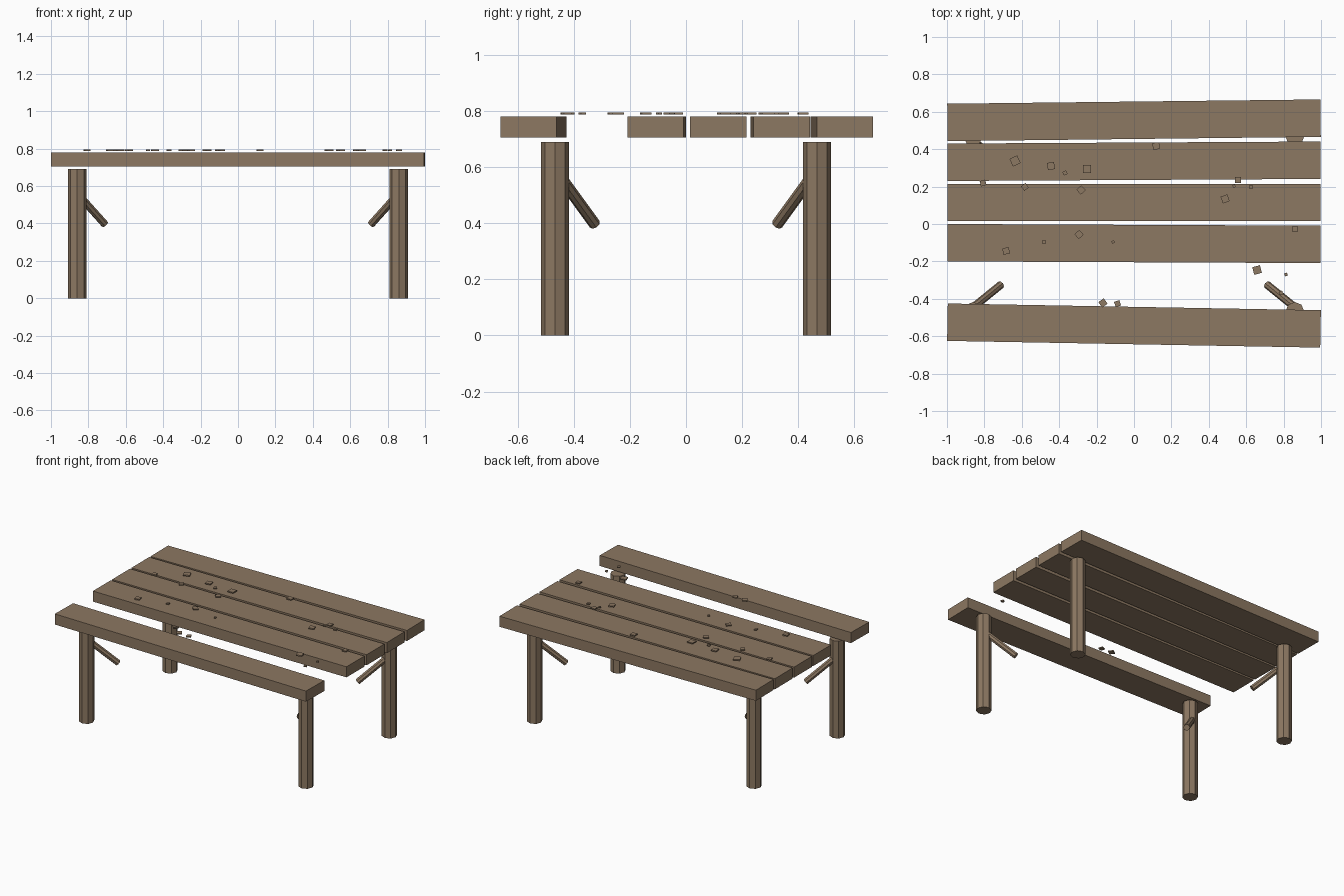
import bpy, math
from mathutils import Vector

wood = bpy.data.materials.new("weathered_wood")
wood.diffuse_color = (0.265, 0.188, 0.122, 1)


def finish(name):
    ob = bpy.context.object
    ob.name = name
    ob.data.materials.append(wood)
    return ob


def box(name, loc, size, turn=0.0):
    bpy.ops.mesh.primitive_cube_add(size=1, location=loc, rotation=(0, 0, turn))
    ob = finish(name)
    ob.scale = size
    return ob


def rod(name, a, b, radius, sides):
    a, b = Vector(a), Vector(b)
    d = b - a
    bpy.ops.mesh.primitive_cylinder_add(vertices=sides, radius=radius, depth=d.length,
                                        location=(a + b) / 2)
    ob = finish(name)
    ob.rotation_euler = d.to_track_quat('Z', 'Y').to_euler()
    return ob


# Boards: centre y at the left end and at the right end, slightly askew
boards = [(0.543, 0.566), (0.330, 0.341), (0.115, 0.115), (-0.100, -0.109), (-0.525, -0.561)]
for i, (yl, yr) in enumerate(boards):
    box(f"top_board_{i + 1}", (0, (yl + yr) / 2, 0.743), (1.995, 0.2, 0.075),
        math.atan2(yr - yl, 2))

# Round legs, each with a short broken brace pointing inwards and down
for sx, side in ((-1, "left"), (1, "right")):
    for sy, end in ((-1, "front"), (1, "back")):
        bpy.ops.mesh.primitive_cylinder_add(vertices=8, radius=0.05, depth=0.69,
                                            location=(sx * 0.86, sy * 0.467, 0.345))
        finish(f"leg_{end}_{side}")
        rod(f"brace_{end}_{side}", (sx * 0.85, sy * 0.437, 0.55),
            (sx * 0.712, sy * 0.325, 0.396), 0.021, 8)

# Loose wood chips: x, y, size, turn in degrees
chips = [
    (-0.636, 0.337, 0.045, 25), (-0.444, 0.310, 0.038, 8), (-0.369, 0.273, 0.021, 25),
    (-0.251, 0.294, 0.042, 0), (0.118, 0.417, 0.036, 5), (-0.807, 0.219, 0.030, 15),
    (-0.583, 0.198, 0.030, 35), (-0.283, 0.182, 0.035, 42), (0.487, 0.134, 0.038, 20),
    (0.556, 0.235, 0.032, 0), (0.626, 0.198, 0.020, 10), (0.535, 0.203, 0.015, 30),
    (-0.684, -0.144, 0.035, 12), (-0.481, -0.096, 0.018, 10), (-0.294, -0.056, 0.035, 40),
    (-0.112, -0.096, 0.015, 30), (0.861, -0.027, 0.030, 3), (0.658, -0.246, 0.042, 15),
    (0.813, -0.270, 0.016, 20), (0.786, -0.369, 0.020, 25), (-0.166, -0.422, 0.035, 35),
    (-0.088, -0.426, 0.030, 20),
]
for i, (x, y, s, deg) in enumerate(chips):
    box(f"wood_chip_{i + 1}", (x, y, 0.791), (s, s, 0.008), math.radians(deg))
